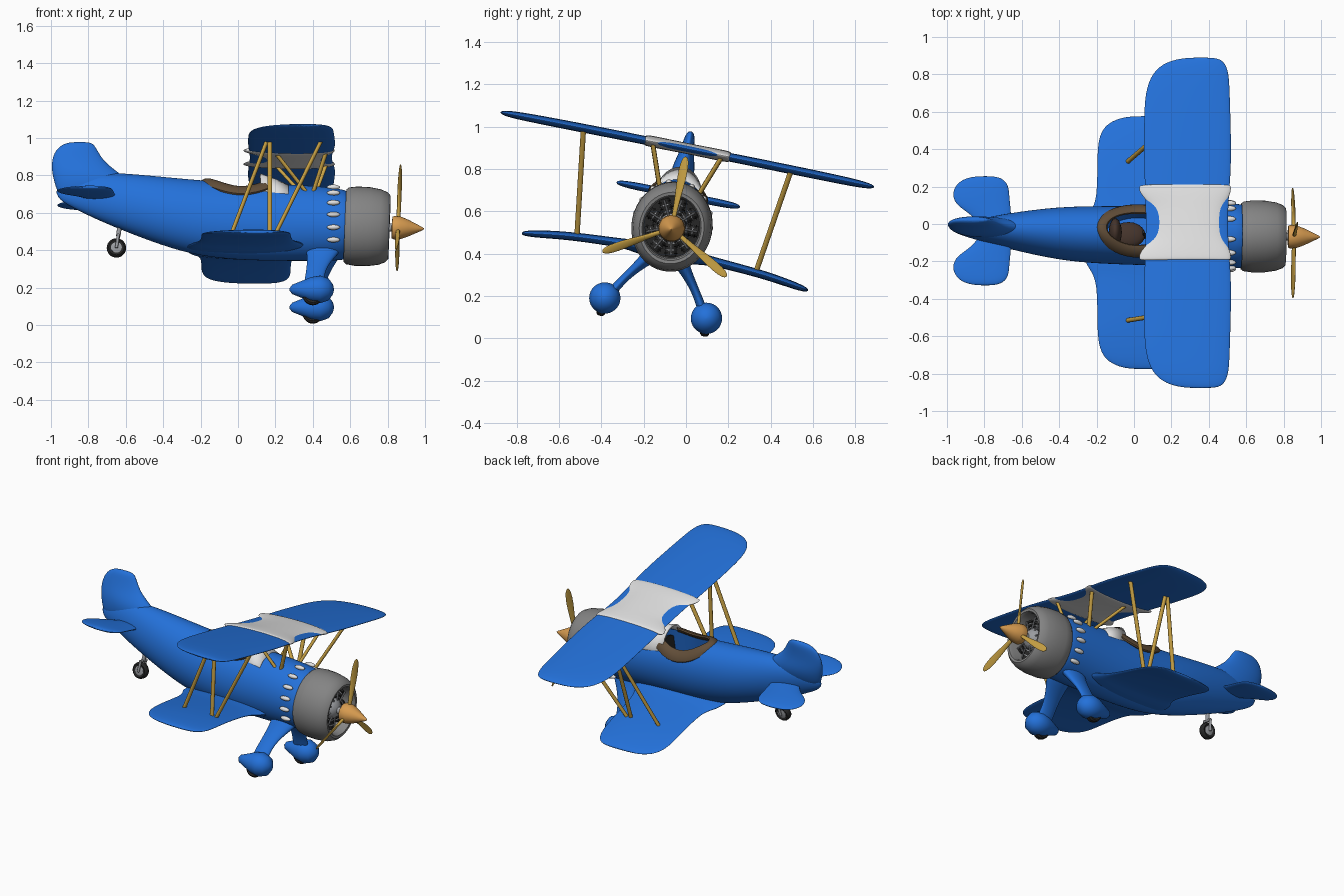
import bpy, bmesh, math
from math import sin, cos, pi, radians
from mathutils import Matrix, Vector

if "Cube" in bpy.data.objects:
    bpy.data.objects.remove(bpy.data.objects["Cube"], do_unlink=True)

# Whole aircraft is banked about its nose axis
BANK = Matrix.Translation((0, -0.07, 0.51)) @ Matrix.Rotation(radians(-11.3), 4, 'X')
# Nose parts droop a little
NOSE = Matrix.Translation((0.6, 0, 0.02)) @ Matrix.Rotation(radians(2.3), 4, 'Y') @ Matrix.Translation((-0.6, 0, 0))
parts = []


def material(name, r, g, b):
    m = bpy.data.materials.new(name)
    m.use_nodes = True
    m.diffuse_color = (r, g, b, 1)
    m.node_tree.nodes["Principled BSDF"].inputs["Base Color"].default_value = (r, g, b, 1)
    return m


BLUE = material("blue paint", 0.017, 0.165, 0.70)
WHITE = material("white paint", 0.76, 0.76, 0.76)
GREY = material("cowl grey", 0.23, 0.23, 0.23)
GOLD = material("golden wood", 0.60, 0.37, 0.06)
ORANGE = material("spinner orange", 0.68, 0.33, 0.08)
LEATHER = material("brown leather", 0.12, 0.075, 0.04)
SEAT = material("dark brown seat", 0.06, 0.035, 0.025)
BLACK = material("black rubber", 0.02, 0.02, 0.02)
METAL = material("engine metal", 0.32, 0.33, 0.35)


def finish(name, bm, mat, subdiv=0, matrix=None):
    if matrix:
        bm.transform(matrix)
    bmesh.ops.recalc_face_normals(bm, faces=bm.faces)
    me = bpy.data.meshes.new(name)
    bm.to_mesh(me)
    bm.free()
    me.materials.append(mat)
    ob = bpy.data.objects.new(name, me)
    bpy.context.collection.objects.link(ob)
    if subdiv:
        mod = ob.modifiers.new("smooth", 'SUBSURF')
        mod.levels = mod.render_levels = subdiv
    parts.append(ob)
    return ob


def loft(name, rings, mat, subdiv=0, matrix=None, caps=True, closed=True):
    bm = bmesh.new()
    rows = [[bm.verts.new(p) for p in r] for r in rings]
    n = len(rows[0])
    for a, b in zip(rows, rows[1:]):
        for i in range(n if closed else n - 1):
            j = (i + 1) % n
            bm.faces.new((a[i], a[j], b[j], b[i]))
    if caps:
        bm.faces.new(rows[0])
        bm.faces.new(rows[-1])
    return finish(name, bm, mat, subdiv, matrix)


def circle(n):
    return [(cos(2 * pi * i / n), sin(2 * pi * i / n)) for i in range(n)]


def lathe(name, profile, mat, wide=1.0, tall=1.0, n=40, matrix=None, caps=True):
    rings = [[(x, wide * r * c, tall * r * s) for c, s in circle(n)] for x, r in profile]
    return loft(name, rings, mat, matrix=matrix, caps=caps)


def wing(name, stations, mat, mirrored=True):
    # station: span, height, trailing x, leading x, half thickness
    if mirrored:
        stations = [(-u, *rest) for u, *rest in reversed(stations)] + stations
    rings = []
    for u, w, x0, x1, t in stations:
        rings.append([((x0 + x1) / 2 + (x1 - x0) / 2 * c, u, w + t * s * (1 + 0.15 * c))
                      for c, s in circle(20)])
    return loft(name, rings, mat, 2)


def rod(name, p, q, r, mat, flat=1.0, r2=None, n=12):
    p, q = Vector(p), Vector(q)
    d = q - p
    bm = bmesh.new()
    bmesh.ops.create_cone(bm, cap_ends=True, segments=n, radius1=r, radius2=r2 or r, depth=d.length)
    bm.transform(Matrix.Diagonal((1, flat, 1, 1)))
    return finish(name, bm, mat, 0, Matrix.Translation((p + q) / 2) @ d.to_track_quat('Z', 'Y').to_matrix().to_4x4())


def ellipsoid(name, center, size, mat, spin=0):
    bm = bmesh.new()
    bmesh.ops.create_uvsphere(bm, u_segments=20, v_segments=12, radius=1)
    m = Matrix.Rotation(spin, 4, 'X') @ Matrix.Translation(center) @ Matrix.Diagonal((*size, 1))
    return finish(name, bm, mat, 0, m)


# Fuselage: x, bottom, top, half width
body = [(-0.975, 0.17, 0.24, 0.012), (-0.85, 0.10, 0.30, 0.05), (-0.68, 0.02, 0.315, 0.093),
        (-0.4, -0.09, 0.287, 0.143), (-0.2, -0.145, 0.268, 0.152), (0.0, -0.165, 0.255, 0.157),
        (0.2, -0.17, 0.247, 0.16), (0.4, -0.17, 0.24, 0.168), (0.56, -0.168, 0.22, 0.176), (0.62, -0.15, 0.2, 0.165)]
fuselage = loft("fuselage", [[(x, h * c, (a + b) / 2 + (b - a) / 2 * s) for c, s in circle(24)]
                             for x, a, b, h in body], BLUE, 2)

# Cockpit opening
bm = bmesh.new()
bmesh.ops.create_cone(bm, cap_ends=True, segments=40, radius1=1, radius2=1, depth=0.5)
cutter = finish("cockpit_cutter", bm, BLUE, 0,
                Matrix.Translation((0.02, 0, 0.25)) @ Matrix.Diagonal((0.18, 0.105, 1, 1)))
parts.remove(cutter)
cut = fuselage.modifiers.new("cockpit", 'BOOLEAN')
cut.object = cutter
cut.solver = 'EXACT'
bpy.context.view_layer.objects.active = fuselage
for mod in [m.name for m in fuselage.modifiers]:
    bpy.ops.object.modifier_apply(modifier=mod)
bpy.data.objects.remove(cutter, do_unlink=True)

# Padded leather rim that follows the body surface
rim = []
for i in range(29):
    a = radians(50 + 260 * i / 28)
    x, u = 0.02 + 0.192 * cos(a), 0.115 * sin(a)
    w = 0.05 + 0.207 * math.sqrt(1 - (u / 0.156) ** 2)
    out = Vector((cos(a), sin(a), 0))
    rim.append([Vector((x, u, w)) + 0.03 * c * out + Vector((0, 0, 0.02 * s - 0.022 * c * abs(sin(a)))) for c, s in circle(10)])
loft("cockpit_rim", rim, LEATHER)

# Seat, panel and stick
ellipsoid("seat_cushion", (-0.03, 0, 0.06), (0.09, 0.07, 0.035), SEAT)
ellipsoid("seat_back", (-0.10, 0, 0.13), (0.035, 0.075, 0.09), SEAT)
rod("control_stick", (0.06, 0, 0.0), (0.05, 0, 0.14), 0.008, BLACK)
rod("instrument_panel", (0.16, 0, 0.12), (0.17, 0, 0.12), 0.09, BLACK, n=24)

# Windshield
arc = [radians(a) for a in range(0, 181, 12)]
screen = loft("windshield", [[(x, r * cos(a), 0.16 + h * sin(a)) for a in arc]
                             for x, r, h in ((0.27, 0.125, 0.08), (0.2, 0.12, 0.115), (0.12, 0.112, 0.145))],
              WHITE, caps=False, closed=False)
shell = screen.modifiers.new("shell", 'SOLIDIFY')
shell.thickness = 0.012

# Fin and rudder: height, front x, back x, half thickness
fin = [(0.17, -0.62, -0.955, 0.03), (0.24, -0.56, -0.98, 0.055), (0.30, -0.62, -0.995, 0.055),
       (0.36, -0.705, -1.0, 0.038), (0.42, -0.745, -0.985, 0.028), (0.46, -0.765, -0.95, 0.022), (0.478, -0.79, -0.90, 0.008)]
loft("tail_fin", [[((f + b) / 2 + (f - b) / 2 * c, t * s, w) for c, s in circle(20)] for w, f, b, t in fin], BLUE, 2)

# Tailplane
wing("tailplane", [(0.02, 0.172, -0.82, -0.66, 0.018), (0.09, 0.172, -0.87, -0.655, 0.018),
                   (0.14, 0.172, -0.955, -0.66, 0.018), (0.2, 0.172, -0.975, -0.665, 0.018),
                   (0.25, 0.172, -0.955, -0.67, 0.016), (0.285, 0.172, -0.91, -0.70, 0.012),
                   (0.298, 0.172, -0.84, -0.75, 0.004)], BLUE)

# Lower wing with flared roots
wing("lower_wing", [(0.1, -0.105, -0.28, 0.37, 0.04), (0.16, -0.105, -0.235, 0.33, 0.028),
                    (0.23, -0.105, -0.2, 0.29, 0.021), (0.45, -0.118, -0.2, 0.285, 0.02),
                    (0.56, -0.132, -0.195, 0.285, 0.019), (0.64, -0.144, -0.16, 0.27, 0.017),
                    (0.68, -0.15, -0.08, 0.23, 0.011), (0.69, -0.151, 0.0, 0.18, 0.004)], BLUE)

# Upper wing and white centre section
wing("upper_wing", [(0.1, 0.393, 0.06, 0.505, 0.02), (0.3, 0.393, 0.05, 0.525, 0.021),
                    (0.55, 0.392, 0.05, 0.52, 0.021), (0.71, 0.391, 0.055, 0.515, 0.02),
                    (0.82, 0.39, 0.095, 0.51, 0.018), (0.88, 0.389, 0.17, 0.485, 0.013),
                    (0.902, 0.389, 0.28, 0.44, 0.004)], BLUE)
wing("wing_centre", [(0.0, 0.394, 0.115, 0.468, 0.027), (0.07, 0.394, 0.105, 0.475, 0.026), (0.12, 0.394, 0.065, 0.5, 0.027),
                     (0.165, 0.394, 0.025, 0.522, 0.027), (0.2, 0.394, 0.022, 0.522, 0.026),
                     (0.208, 0.394, 0.04, 0.515, 0.02)][1:], WHITE)

# Cowl, a hollow ring
lathe("cowl", [(0.6, 0.16), (0.572, 0.195), (0.585, 0.206), (0.63, 0.213), (0.70, 0.212), (0.76, 0.202), (0.795, 0.187),
               (0.81, 0.170), (0.808, 0.155), (0.79, 0.147), (0.66, 0.147), (0.655, 0.02)],
      GREY, wide=0.9, matrix=NOSE)
lathe("engine_backing", [(0.66, 0.15), (0.675, 0.15)], BLACK, wide=0.9, matrix=NOSE)
lathe("crankcase", [(0.67, 0.07), (0.75, 0.065), (0.775, 0.045), (0.785, 0.022), (0.85, 0.02)], METAL, matrix=NOSE)

# Radial engine cylinders with cooling fins and push rods
for i in range(9):
    a = 2 * pi * i / 9
    d = Vector((0, 0.9 * cos(a), sin(a)))
    c = Vector((0.72, 0, 0.017))
    rod("engine_cylinder", c + d * 0.05, c + d * 0.14, 0.026, BLACK)
    for k in range(4):
        rod("cooling_fin", c + d * (0.075 + 0.016 * k), c + d * (0.08 + 0.016 * k), 0.032, BLACK if k % 2 else METAL)
    rod("push_rod", c + d * 0.05 + Vector((0.04, 0, 0)), c + d * 0.135 + Vector((0.035, 0, 0)), 0.005, METAL, n=8)

# Exhaust bumps ahead of the wing struts
for side in (0, 1):
    for deg in (-35, -15, 5, 25, 47, 72):
        a = radians(180 - deg if side else deg)
        ellipsoid("exhaust_bump", (0.51, 0.178 * cos(a), 0.03 + 0.2 * sin(a)), (0.035, 0.015, 0.014), WHITE)

# Spinner and propeller
lathe("spinner", [(0.822, 0.03), (0.824, 0.058), (0.835, 0.063), (0.87, 0.06), (0.91, 0.045), (0.95, 0.026), (0.985, 0.009), (0.995, 0.002)],
      ORANGE, matrix=NOSE)
blade = [(0.03, 0.012, 0.011), (0.09, 0.013, 0.01), (0.16, 0.018, 0.008), (0.24, 0.025, 0.006), (0.31, 0.023, 0.005),
         (0.338, 0.014, 0.004), (0.346, 0.004, 0.002)]
for deg in (0, 120, 240):
    rings = []
    for r, b, t in blade:
        tw = radians(50 - 100 * r)
        rings.append([(0.856 + t * s * cos(tw) + b * c * sin(tw), b * c * cos(tw) - t * s * sin(tw), r)
                      for c, s in circle(12)])
    loft("propeller_blade", rings, GOLD, 1, NOSE @ Matrix.Rotation(radians(deg), 4, 'X'))

# Paired parts: wing struts, cabane struts, undercarriage
for s in (-1, 1):
    for low, high in ((-0.035, 0.155), (0.17, 0.17), (0.2, 0.445)):
        rod("wing_strut", (low, s * 0.432, -0.11), (high, s * 0.5, 0.385), 0.013, GOLD, 0.8)
    for low, high in ((0.4, 0.47), (0.37, 0.2)):
        rod("cabane_strut", (low, s * 0.09, 0.18), (high, s * 0.166, 0.385), 0.012, GOLD, 0.8)
    leg = [(0.05, -0.1, 0.46, 0.11, 0.045), (0.085, -0.155, 0.45, 0.08, 0.032), (0.14, -0.22, 0.425, 0.058, 0.021),
           (0.19, -0.29, 0.41, 0.05, 0.018), (0.235, -0.37, 0.405, 0.06, 0.025)]
    loft("gear_leg", [[(x + h * c, s * (u + t * k), w + 0.4 * t * k) for c, k in circle(16)] for u, w, x, h, t in leg], BLUE, 2)
    pant = [(0.275, 0.006), (0.29, 0.025), (0.34, 0.045), (0.39, 0.066), (0.44, 0.074), (0.485, 0.058), (0.508, 0.026), (0.513, 0.004)]
    lathe("wheel_pant", pant, BLUE, n=28, matrix=Matrix.Translation((0, s * 0.245, -0.375)))


def wheel(x, u, w, r):
    spin = Matrix.Translation((x, u, w)) @ Matrix.Rotation(pi / 2, 4, 'Z')
    h = 0.021
    lathe("tyre", [(-h * 0.7, r * 0.55), (-h, r * 0.8), (-h * 0.6, r * 0.97), (0, r), (h * 0.6, r * 0.97),
                   (h, r * 0.8), (h * 0.7, r * 0.55)], BLACK, n=28, matrix=spin)
    lathe("wheel_hub", [(-h, r * 0.25), (-h * 0.8, r * 0.56), (h * 0.8, r * 0.56), (h, r * 0.25)], METAL, n=20, matrix=spin)


for s in (-1, 1):
    wheel(0.4, s * 0.25, -0.407, 0.055)

# Tail wheel on its fork
wheel(-0.65, 0, -0.1, 0.052)
rod("tail_wheel_post", (-0.63, 0, 0.04), (-0.64, 0, -0.035), 0.012, METAL)
rod("fork_bridge", (-0.64, -0.032, -0.037), (-0.64, 0.032, -0.037), 0.009, METAL)
for s in (-1, 1):
    rod("tail_fork", (-0.64, s * 0.028, -0.033), (-0.65, s * 0.028, -0.105), 0.008, METAL)

# Bank everything and shade
bpy.ops.object.select_all(action='DESELECT')
for ob in parts:
    ob.matrix_world = BANK
    ob.select_set(True)
bpy.context.view_layer.objects.active = fuselage
bpy.ops.object.shade_smooth_by_angle(angle=radians(40))
